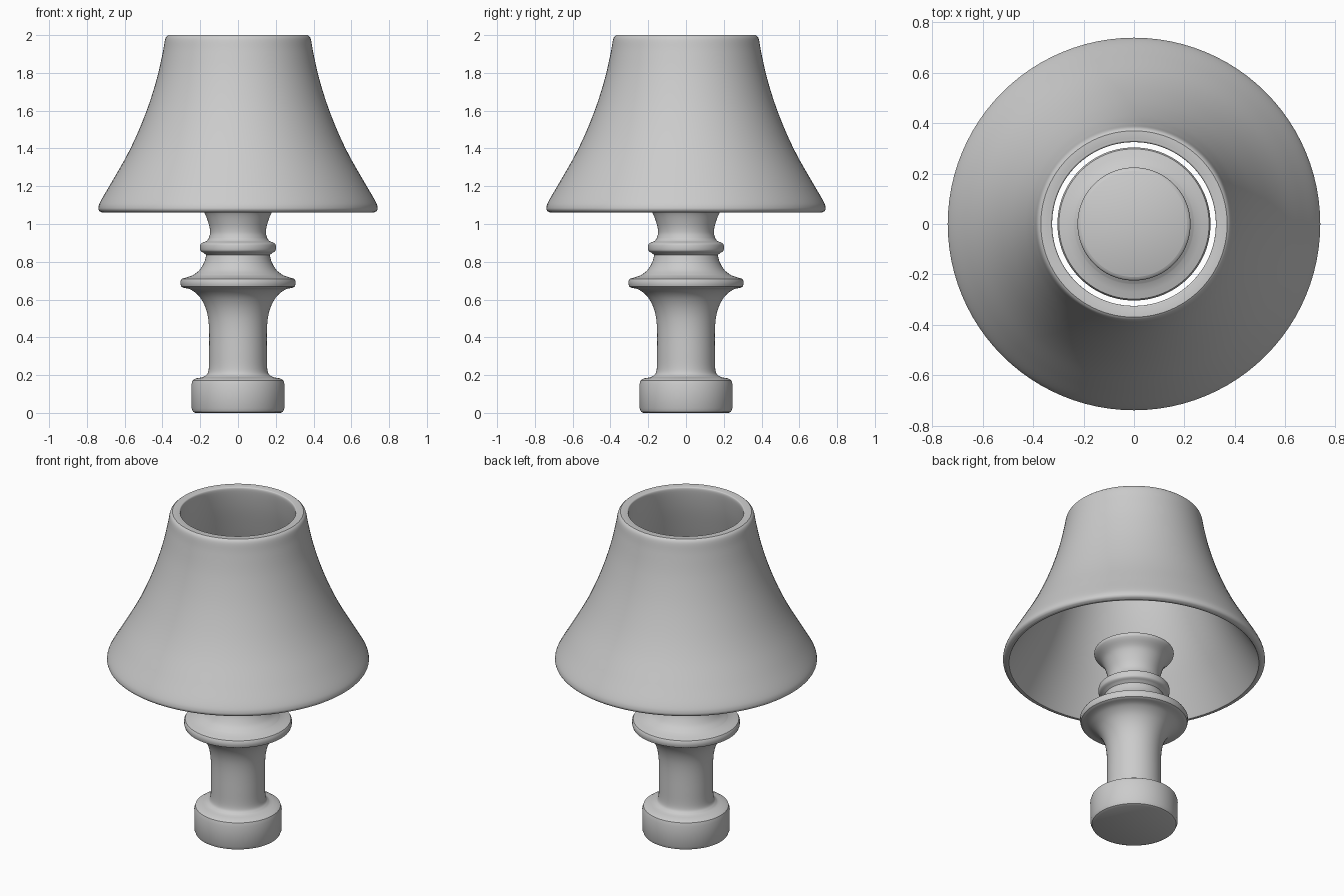
import bpy, bmesh, math

if "Cube" in bpy.data.objects:
    bpy.data.objects.remove(bpy.data.objects["Cube"])

SEG = 96

def spline(pts, n=6):
    """Smooth Catmull-Rom curve through (radius, height) points."""
    p = [pts[0]] + pts + [pts[-1]]
    out = []
    for i in range(1, len(p) - 2):
        for k in range(n):
            t = k / n
            out.append(tuple(0.5 * (2*b + (c-a)*t + (2*a-5*b+4*c-d)*t*t + (3*b-a-3*c+d)*t**3)
                             for a, b, c, d in zip(p[i-1], p[i], p[i+1], p[i+2])))
    return out + [pts[-1]]

def lathe(name, profile, closed=False):
    """Revolve a profile round the z axis; open profiles get capped."""
    bm = bmesh.new()
    rings = [[bm.verts.new((r * math.cos(2*math.pi*i/SEG), r * math.sin(2*math.pi*i/SEG), z))
              for i in range(SEG)] for r, z in profile]
    pairs = list(zip(rings, rings[1:])) + ([(rings[-1], rings[0])] if closed else [])
    for a, b in pairs:
        for i in range(SEG):
            j = (i + 1) % SEG
            bm.faces.new((a[i], a[j], b[j], b[i]))
    if not closed:
        bm.faces.new(rings[0][::-1])
        bm.faces.new(rings[-1])
    bmesh.ops.recalc_face_normals(bm, faces=bm.faces)
    me = bpy.data.meshes.new(name)
    bm.to_mesh(me)
    bm.free()
    ob = bpy.data.objects.new(name, me)
    bpy.context.collection.objects.link(ob)
    bpy.context.view_layer.objects.active = ob
    ob.select_set(True)
    bpy.ops.object.shade_smooth_by_angle(angle=math.radians(40))
    ob.select_set(False)
    return ob

# turned stem: foot, column, wide collar, small ring, flared top
foot = [(0.225, 0), (0.238, 0.006), (0.246, 0.025), (0.247, 0.15), (0.24, 0.172), (0.222, 0.183)]
column = spline([(0.195, 0.187), (0.172, 0.197), (0.156, 0.225), (0.153, 0.32), (0.154, 0.46),
                 (0.168, 0.545), (0.2, 0.61), (0.245, 0.65), (0.29, 0.663)])
collar = [(0.3, 0.668), (0.304, 0.68), (0.304, 0.7), (0.298, 0.71), (0.27, 0.718)]
waist = spline([(0.24, 0.728), (0.205, 0.755), (0.18, 0.795), (0.168, 0.835)])
ring = spline([(0.18, 0.846), (0.195, 0.855), (0.2, 0.866), (0.2, 0.886), (0.194, 0.898), (0.165, 0.91)], 3)
top = spline([(0.155, 0.925), (0.148, 0.955), (0.155, 1.0), (0.178, 1.06), (0.215, 1.1),
              (0.224, 1.115), (0.222, 1.128), (0.21, 1.136)])
lathe("lamp_stem", foot + column + collar + waist + ring + top)

# hollow bell-shaped shade with rounded rims
outer = spline([(0.72, 1.061), (0.735, 1.07), (0.739, 1.088), (0.725, 1.125), (0.667, 1.225), (0.59, 1.36),
                (0.53, 1.485), (0.473, 1.63), (0.427, 1.78), (0.398, 1.91), (0.385, 1.98), (0.37, 2.0)])
inner = spline([(0.338, 2.0), (0.325, 1.985), (0.342, 1.88), (0.373, 1.76), (0.42, 1.61),
                (0.477, 1.465), (0.537, 1.34), (0.612, 1.21), (0.695, 1.075), (0.705, 1.062)])
lathe("lamp_shade", outer + inner, closed=True)
